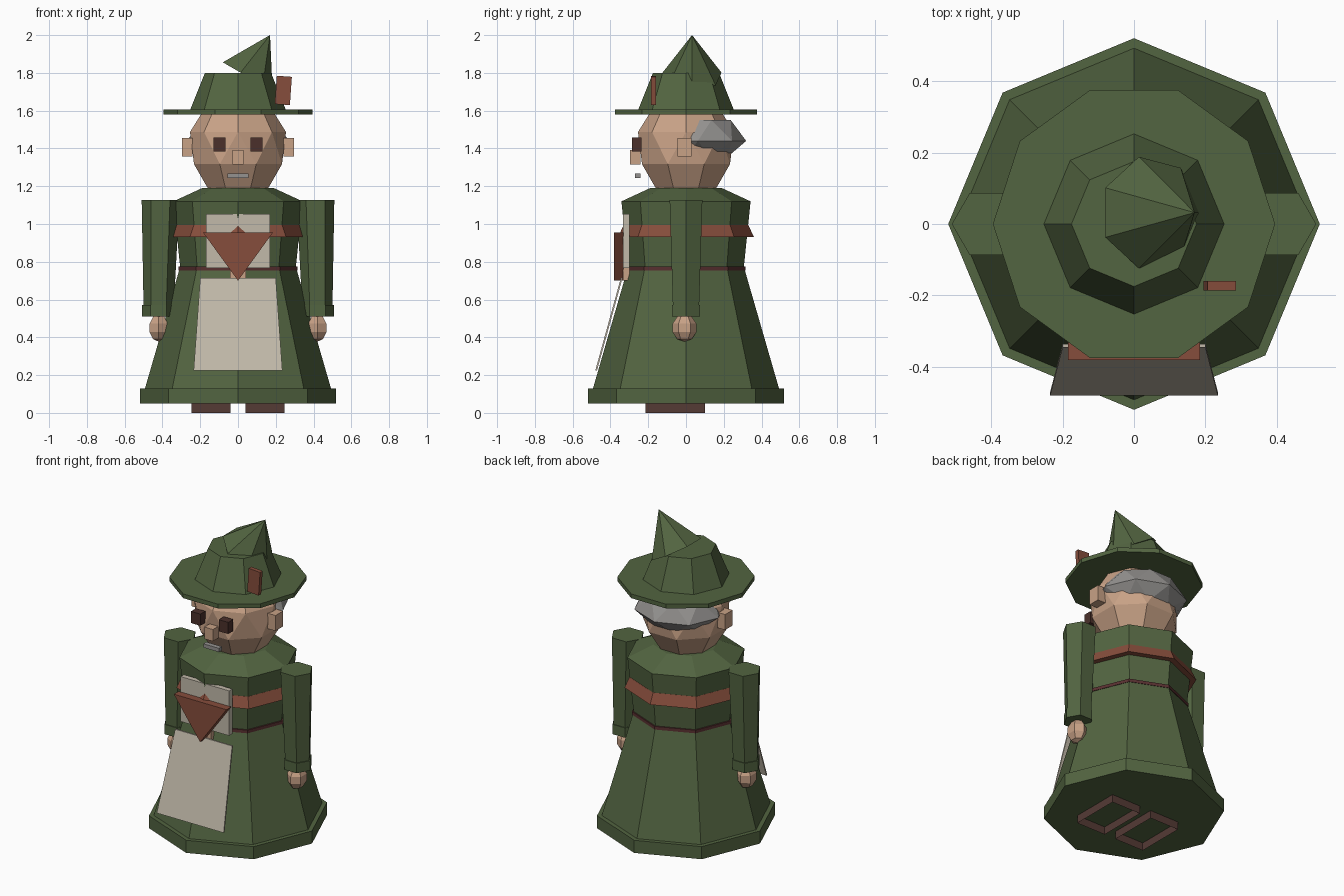
import bpy
import bmesh
from math import sin, cos, pi, radians
from mathutils import Matrix, Vector

if "Cube" in bpy.data.objects:
    bpy.data.objects.remove(bpy.data.objects["Cube"], do_unlink=True)


def material(name, color):
    m = bpy.data.materials.new(name)
    m.use_nodes = True
    m.diffuse_color = (*color, 1)
    bsdf = m.node_tree.nodes["Principled BSDF"]
    bsdf.inputs["Base Color"].default_value = (*color, 1)
    bsdf.inputs["Roughness"].default_value = 0.9
    return m


GREEN = material("moss green", (0.085, 0.128, 0.052))
SKIN = material("skin", (0.58, 0.36, 0.24))
LINEN = material("linen", (0.54, 0.49, 0.40))
RED = material("rust red", (0.24, 0.075, 0.045))
MAROON = material("dark maroon", (0.10, 0.03, 0.03))
LEATHER = material("shoe brown", (0.09, 0.043, 0.036))
EYE = material("eye brown", (0.07, 0.03, 0.024))
GREY = material("hair grey", (0.30, 0.29, 0.28))


def finish(bm, name, mat):
    bmesh.ops.recalc_face_normals(bm, faces=bm.faces)
    mesh = bpy.data.meshes.new(name)
    bm.to_mesh(mesh)
    bm.free()
    mesh.materials.append(mat)
    ob = bpy.data.objects.new(name, mesh)
    bpy.context.collection.objects.link(ob)
    return ob


def loft(name, mat, sides, rings, ry_scale=1, cy=0):
    """Stack polygon rings, each (z, radius, centre x, half-step twist)."""
    bm = bmesh.new()
    loops = []
    for z, r, cx, twist in rings:
        angles = [2 * pi * (i + twist / 2) / sides for i in range(sides)]
        loops.append([bm.verts.new((cx + r * cos(a), cy + r * ry_scale * sin(a), z))
                      for a in angles])
    for k in range(len(rings) - 1):
        a, b = loops[k], loops[k + 1]
        if rings[k][3] < rings[k + 1][3]:
            a, b = b, a
        for i in range(sides):
            j = (i + 1) % sides
            if rings[k][3] == rings[k + 1][3]:
                bm.faces.new((a[i], a[j], b[j], b[i]))
            else:
                bm.faces.new((a[i], a[j], b[j]))
                bm.faces.new((a[i], b[j], b[i]))
    bm.faces.new(loops[0])
    bm.faces.new(loops[-1])
    return finish(bm, name, mat)


def straight(*pairs):
    return [(z, r, 0, 0) for z, r in pairs]


def box(name, mat, center, size, tilt=0, open_bottom=False):
    bm = bmesh.new()
    bmesh.ops.create_cube(bm, size=1)
    if open_bottom:
        low = [f for f in bm.faces if f.normal.z < -0.5]
        bmesh.ops.delete(bm, geom=low, context='FACES_ONLY')
    bm.transform(Matrix.Translation(center) @ Matrix.Rotation(tilt, 4, 'Y')
                 @ Matrix.Diagonal((*size, 1)))
    return finish(bm, name, mat)


def plate(name, mat, outline, depth):
    """Extrude a front outline backwards along y."""
    bm = bmesh.new()
    face = bm.faces.new([bm.verts.new(p) for p in outline])
    out = bmesh.ops.extrude_face_region(bm, geom=[face])
    for v in out["geom"]:
        if isinstance(v, bmesh.types.BMVert):
            v.co.y += depth
    return finish(bm, name, mat)


# Dress
loft("hem", GREEN, 8, straight((0.05, 0.52), (0.13, 0.52)))
loft("skirt", GREEN, 8, straight((0.12, 0.495), (0.76, 0.31)))
loft("belt", MAROON, 8, straight((0.755, 0.315), (0.775, 0.315)))
loft("torso", GREEN, 8, straight((0.76, 0.305), (1.12, 0.342), (1.19, 0.19)))
loft("chest_band", RED, 8, straight((0.93, 0.36), (0.995, 0.33)))

# Apron and neckerchief
plate("apron", LINEN, [(-0.2, -0.345, 0.715), (0.2, -0.345, 0.715),
                       (0.235, -0.48, 0.225), (-0.235, -0.48, 0.225)], 0.009)
box("bib", LINEN, (0, -0.316, 0.91), (0.34, 0.033, 0.285))
box("apron_clasp", SKIN, (0, -0.316, 0.735), (0.085, 0.033, 0.07))
plate("neckerchief", RED, [(-0.185, -0.38, 0.955), (0.185, -0.38, 0.955),
                           (0, -0.38, 0.70)], 0.048)

# Head: the jaw rings are turned half a step against the brow rings
loft("head", SKIN, 8, [(1.17, 0.161, 0, 1), (1.317, 0.252, 0, 1),
                       (1.487, 0.254, 0, 0), (1.63, 0.165, 0, 0)])
loft("hair", GREY, 8, [(1.355, 0.18, 0, 1), (1.44, 0.272, 0, 0),
                       (1.55, 0.2, 0, 1)], ry_scale=0.94, cy=0.063)
box("nose", SKIN, (0, -0.268, 1.353), (0.06, 0.055, 0.075))
box("mouth", GREY, (0, -0.255, 1.256), (0.11, 0.03, 0.024))

# Hat
loft("hat_brim", GREEN, 10, straight((1.58, 0.395), (1.607, 0.395)))
loft("hat_crown", GREEN, 8, straight((1.6, 0.255), (1.8, 0.175)))
bm = bmesh.new()
bmesh.ops.create_cone(bm, cap_ends=True, segments=7, radius1=0.16, radius2=0,
                      depth=0.25)
first = max((v.co for v in bm.verts if v.co.z < 0), key=lambda c: c.x)
turn = Matrix.Rotation(-Vector((1, 0)).angle_signed(first.xy) * -1, 4, 'Z')
bm.transform(Matrix.Translation((0.107, 0.032, 1.892))
             @ Matrix.Rotation(radians(30), 4, 'Y') @ turn)
finish(bm, "hat_tip", GREEN)
box("hat_feather", RED, (0.24, -0.173, 1.707), (0.08, 0.026, 0.15), radians(4))

# Paired parts
for side, word in ((1, "left"), (-1, "right")):
    loft(word + "_sleeve", GREEN, 6, [(0.56, 0.08, side * 0.42, 0),
                                      (1.128, 0.1, side * 0.41, 0)])
    loft(word + "_cuff", GREEN, 6, [(0.51, 0.086, side * 0.421, 0),
                                    (0.572, 0.086, side * 0.421, 0)])
    bm = bmesh.new()
    bmesh.ops.create_uvsphere(bm, u_segments=6, v_segments=5, radius=1)
    bm.transform(Matrix.Translation((side * 0.42, -0.008, 0.45))
                 @ Matrix.Diagonal((0.058, 0.066, 0.073, 1)))
    finish(bm, word + "_hand", SKIN)
    box(word + "_ear", SKIN, (side * 0.268, -0.008, 1.406), (0.055, 0.075, 0.098))
    box(word + "_eye", EYE, (side * 0.098, -0.26, 1.422), (0.066, 0.05, 0.074))
    box(word + "_shoe", LEATHER, (side * 0.143, -0.057, 0.03),
        (0.205, 0.315, 0.06), open_bottom=True)
